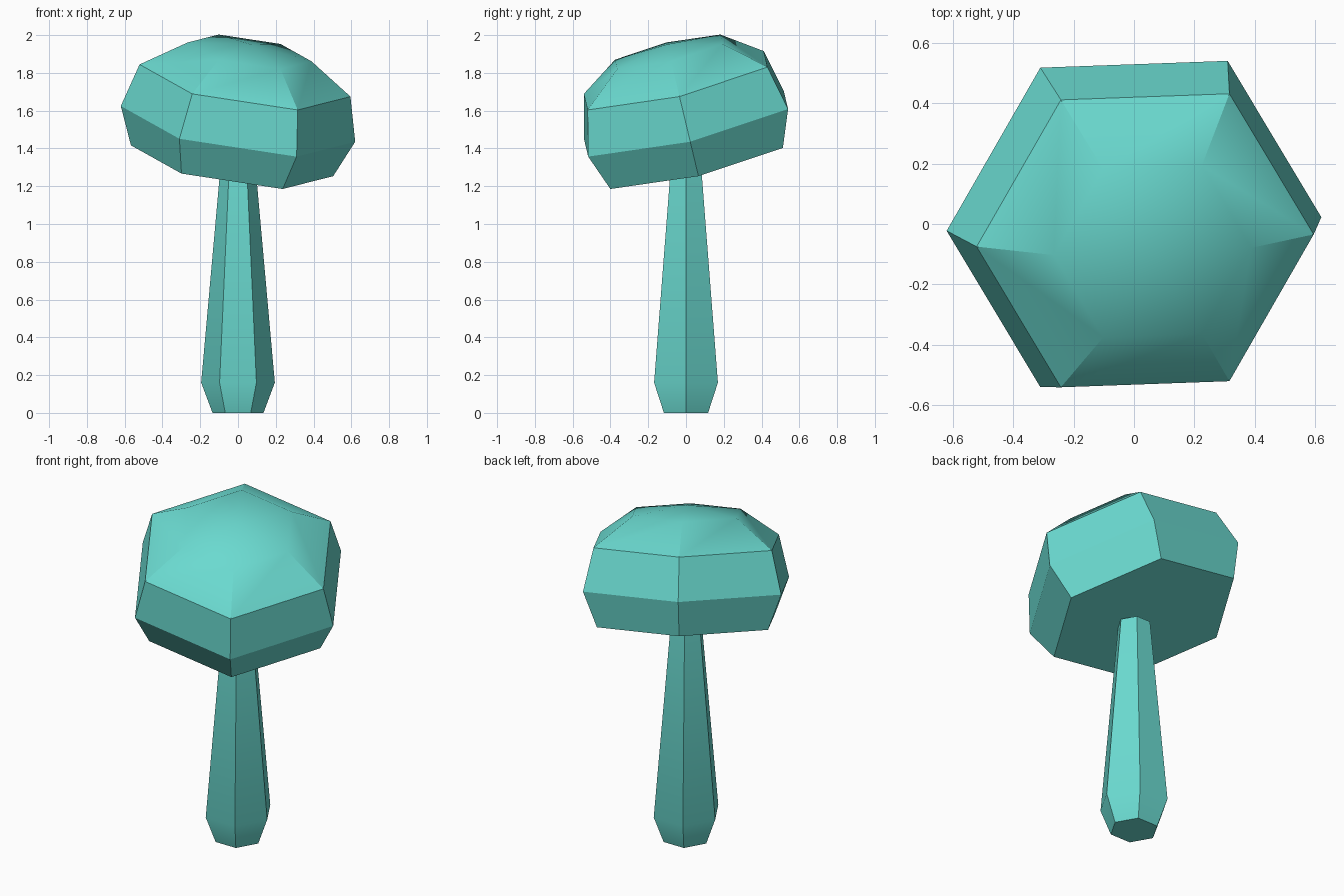
import bpy, bmesh, math
from mathutils import Matrix

if "Cube" in bpy.data.objects:
    bpy.data.objects.remove(bpy.data.objects["Cube"])

turquoise = bpy.data.materials.new("turquoise")
turquoise.diffuse_color = (0.145, 0.70, 0.63, 1)
turquoise.use_nodes = True
turquoise.node_tree.nodes["Principled BSDF"].inputs["Base Color"].default_value = turquoise.diffuse_color


def lathe_hex(name, rings, apex=None, matrix=Matrix()):
    """Six-sided solid from (radius, height) rings, closed by a cap or an apex."""
    bm = bmesh.new()
    loops = [[bm.verts.new((r * math.cos(i * math.pi / 3),
                            r * math.sin(i * math.pi / 3), z)) for i in range(6)]
             for r, z in rings]
    for low, high in zip(loops, loops[1:]):
        for i in range(6):
            j = (i + 1) % 6
            bm.faces.new((low[i], low[j], high[j], high[i]))
    bm.faces.new(loops[0][::-1])
    if apex is None:
        bm.faces.new(loops[-1])
    else:
        tip = bm.verts.new((0, 0, apex))
        for i in range(6):
            bm.faces.new((loops[-1][i], loops[-1][(i + 1) % 6], tip))
    bm.transform(matrix)
    mesh = bpy.data.meshes.new(name)
    bm.to_mesh(mesh)
    bm.free()
    mesh.materials.append(turquoise)
    obj = bpy.data.objects.new(name, mesh)
    bpy.context.collection.objects.link(obj)
    bpy.ops.object.select_all(action='DESELECT')
    obj.select_set(True)
    bpy.context.view_layer.objects.active = obj
    bpy.ops.object.shade_smooth_by_angle(angle=math.radians(30))
    return obj


# Stem: slightly bulging foot, tapering up into the cap
lathe_hex("stem", [(0.135, 0), (0.195, 0.16), (0.093, 1.3)])

# Cap: faceted dome, tilted forward and to the right
tilt = (Matrix.Translation((0, 0, 1.53))
        @ Matrix.Rotation(math.radians(13.4), 4, 'X')
        @ Matrix.Rotation(math.radians(8.9), 4, 'Y'))
lathe_hex("cap", [(0.542, -0.203), (0.628, 0), (0.565, 0.239), (0.331, 0.397)],
          apex=0.438, matrix=tilt)
